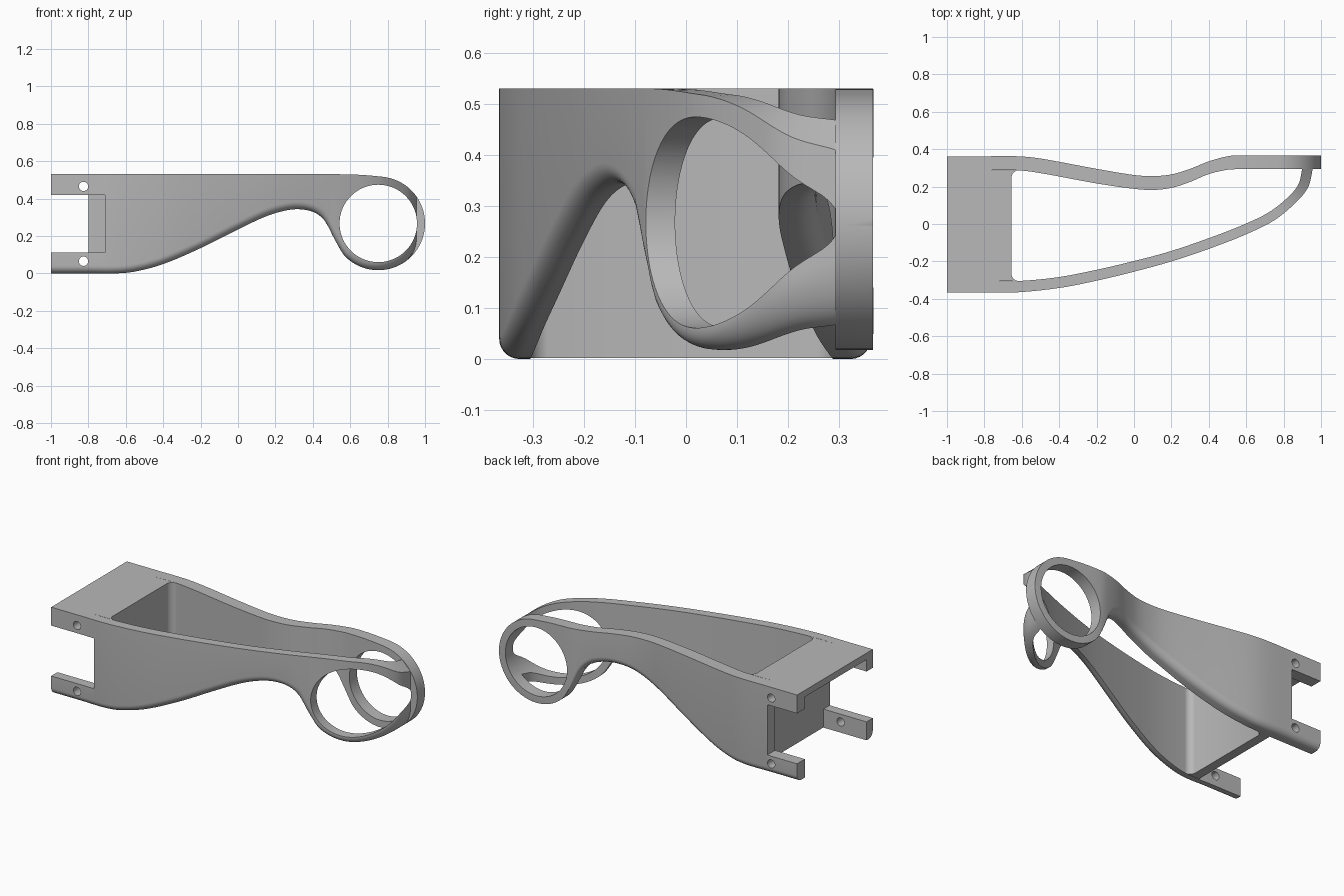
import bpy, bmesh, math
from mathutils import Vector

old = bpy.data.objects.get("Cube")
if old:
    bpy.data.objects.remove(old)

grey = bpy.data.materials.new("plain grey")
grey.use_nodes = True
grey.diffuse_color = (0.48, 0.48, 0.48, 1)
grey.node_tree.nodes["Principled BSDF"].inputs["Base Color"].default_value = grey.diffuse_color

TOP = 0.53
RING_X, RING_Z, RING_R, HOLE_R = 0.75, 0.267, 0.25, 0.207


def curve(pts, x):
    """Smooth interpolation through (x, value) points."""
    n = len(pts)
    i = max(j for j in range(n - 1) if j == 0 or pts[j][0] <= x)

    def slope(k):
        a, b = pts[max(k - 1, 0)], pts[min(k + 1, n - 1)]
        return (b[1] - a[1]) / (b[0] - a[0])
    (x0, v0), (x1, v1) = pts[i], pts[i + 1]
    h = x1 - x0
    t = (x - x0) / h
    return ((2*t**3 - 3*t**2 + 1) * v0 + (t**3 - 2*t**2 + t) * h * slope(i)
            + (3*t**2 - 2*t**3) * v1 + (t**3 - t**2) * h * slope(i + 1))


def ring_height(x):
    return math.sqrt(max(RING_R**2 - (x - RING_X)**2, 0))


UNDER = [(-1, 0), (-.8, 0), (-.65, 0), (-.55, .01), (-.4, .05), (-.2, .135), (0, .235),
         (.15, .305), (.25, .335), (.33, .343), (.41, .325), (.465, .28), (.515, .185),
         (.57, .094), (.65, .038)]
CROWN = [(.5, .53), (.55, .53), (.65, .527), (.75, .519), (.8, .512), (.86, .491)]


def underside(x):
    return curve(UNDER, x) if x < .57 else RING_Z - ring_height(x)


def crown(x):
    if x < .55:
        return TOP
    return curve(CROWN, x) if x < .8 else RING_Z + ring_height(x)


def finish(name, bm):
    bmesh.ops.recalc_face_normals(bm, faces=bm.faces)
    me = bpy.data.meshes.new(name)
    bm.to_mesh(me)
    bm.free()
    ob = bpy.data.objects.new(name, me)
    bpy.context.collection.objects.link(ob)
    me.materials.append(grey)
    return ob


def loft(name, sections):
    bm = bmesh.new()
    rings = [[bm.verts.new(p) for p in s] for s in sections]
    for a, b in zip(rings, rings[1:]):
        for k in range(len(a)):
            m = (k + 1) % len(a)
            bm.faces.new((a[k], a[m], b[m], b[k]))
    bm.faces.new(rings[0])
    bm.faces.new(rings[-1])
    return finish(name, bm)


def box(name, lo, hi):
    corners = [(lo[0], lo[1]), (hi[0], lo[1]), (hi[0], hi[1]), (lo[0], hi[1])]
    return loft(name, [[(x, y, z) for x, y in corners] for z in (lo[2], hi[2])])


def bore(x, z, r, n):
    ring = [(x + r * math.cos(2*math.pi*k/n), z + r * math.sin(2*math.pi*k/n)) for k in range(n)]
    return loft("bore_cutter", [[(a, y, b) for a, b in ring] for y in (-.6, .6)])


def wall_section(outer, inner, r):
    """Upright wall slice with a rounded lower outer edge."""
    o, i = Vector(outer), Vector(inner)
    d = (i - o).normalized()
    pts = [(o.x, o.y, crown(o.x))]
    for k in range(8):
        a = math.pi / 2 * k / 7
        p = o + d * r * (1 - math.cos(a))
        m = (underside(p.x + .002) - underside(p.x - .002)) / .004
        rise = r * (1 - math.sin(a)) * min(math.sqrt(1 + m * m), 2.5)
        pts.append((p.x, p.y, min(underside(p.x) + rise, crown(p.x) - .002)))
    pts.append((i.x, i.y, underside(i.x)))
    pts.append((i.x, i.y, crown(i.x)))
    return pts


def cut(ob, cutters):
    bpy.context.view_layer.objects.active = ob
    for c in cutters:
        mod = ob.modifiers.new("cut", 'BOOLEAN')
        mod.operation, mod.solver, mod.object = 'DIFFERENCE', 'EXACT', c
        bpy.ops.object.modifier_apply(modifier=mod.name)


# Front wall: swept from the fork end round to the ring
FRONT = [(-1, -.365, -1, -.305), (-.8, -.365, -.8, -.305), (-.62, -.365, -.62, -.305),
         (-.4, -.342, -.41, -.285), (-.2, -.303, -.215, -.248), (0, -.255, -.02, -.203),
         (.2, -.2, .18, -.15), (.4, -.133, .38, -.083), (.6, -.055, .575, -.008),
         (.75, .02, .72, .062), (.86, .11, .825, .145), (.93, .195, .88, .215),
         (.957, .3, .9, .3)]
columns = [list(enumerate(c)) for c in zip(*FRONT)]
sections = []
for s in range((len(FRONT) - 1) * 10 + 1):
    xo, yo, xi, yi = (curve(c, s / 10) for c in columns)
    sections.append(wall_section((xo, yo), (xi, yi), .04))
front_wall = loft("front_wall", sections)

# Rear wall: waisted, ending in the flat ring
REAR_OUT = [(-1, .362), (-.8, .362), (-.62, .362), (-.5, .35), (-.2, .295), (0, .262), (.1, .256),
            (.2, .265), (.3, .295), (.4, .335), (.5, .362), (.56, .367), (.7, .367), (1, .367)]
REAR_IN = [(-1, .287), (-.8, .287), (-.62, .287), (-.5, .272), (-.2, .217), (0, .188), (.1, .182),
           (.2, .193), (.3, .225), (.4, .267), (.5, .29), (.56, .293), (.7, .293), (1, .293)]
xs = [-1 + .02 * k for k in range(88)]
xs += [RING_X + .2499 * math.sin(math.pi / 2 * k / 24) for k in range(1, 25)]
rear_wall = loft("rear_wall", [
    wall_section((x, curve(REAR_OUT, x)), (x, curve(REAR_IN, x)),
                 .04 * min(1, max(.02, (.55 - x) / .15))) for x in xs])

# Cross wall with rounded inner corners
back, face, r = -.71, -.655, .04
plan = [(back, -.305), (face + r, -.305)]
for cy, start in ((-.305 + r, -90), (.287 - r, 180)):
    for k in range(1, 8):
        a = math.radians(start - 90 * k / 8)
        plan.append((face + r + r * math.cos(a), cy + r * math.sin(a)))
plan += [(face + r, .287), (back, .287)]
cross_wall = loft("cross_wall", [[(x, y, z) for x, y in plan] for z in (.001, TOP)])

# Thin plate over the fork
top_plate = box("top_plate", (-1, -.305, TOP - .04), (back, .287, TOP))

# Ring bore, fork notches and bolt holes
ring_bore = bore(RING_X, RING_Z, HOLE_R, 96)
bolts = [bore(-.826, z, .025, 24) for z in (.065, .465)]
front_notch = box("notch_cutter", (-1.1, -.5, .112), (back, -.1, .418))
rear_notch = box("notch_cutter", (-1.1, .1, .112), (-.8, .5, .418))
cut(front_wall, [ring_bore, front_notch] + bolts)
cut(rear_wall, [ring_bore, rear_notch] + bolts)
for c in [ring_bore, front_notch, rear_notch] + bolts:
    bpy.data.objects.remove(c)

# Smooth shading with crisp edges
bpy.ops.object.select_all(action='DESELECT')
for ob in (front_wall, rear_wall, cross_wall, top_plate):
    ob.select_set(True)
bpy.context.view_layer.objects.active = front_wall
bpy.ops.object.shade_smooth_by_angle(angle=math.radians(30))
